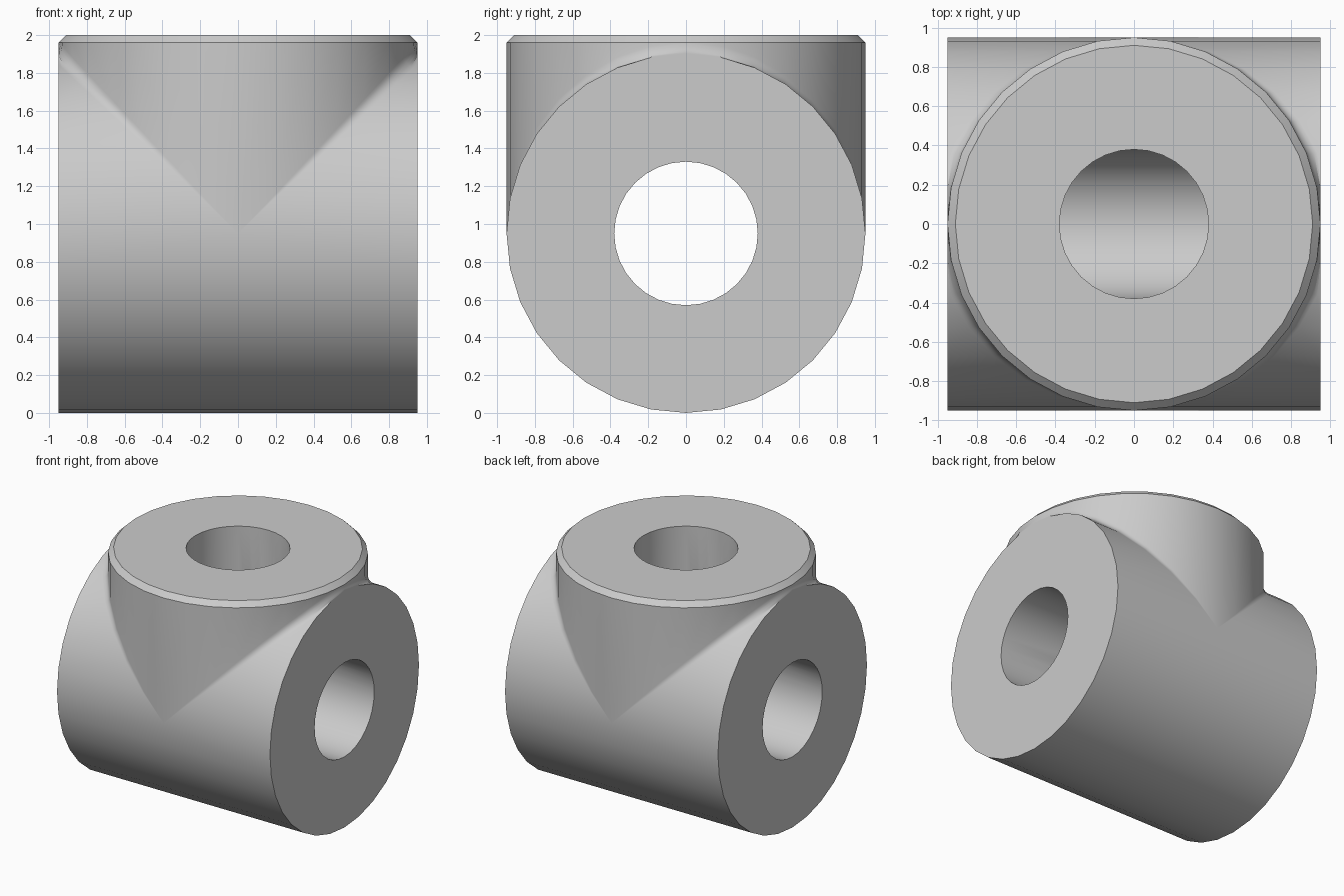
import bpy
import bmesh
from math import sin, cos, pi, radians
from mathutils import Vector, Matrix

cube = bpy.data.objects.get("Cube")
if cube:
    bpy.data.objects.remove(cube, do_unlink=True)

R = 0.95         # outer radius, also half length and axis height
BORE = 0.38      # bore radius
TOP = 2.0
CHAMFER = 0.04
FILLET = 0.06
STEPS = 8        # steps per quarter turn
ARC = 5          # steps across the fillet

upper = [i * pi / 2 / STEPS for i in range(STEPS + 1)]
lower = [-t for t in reversed(upper)]


def end_point(rad, t):
    return Vector((R, -rad * cos(t), R + rad * sin(t)))


def ring_point(rad, t, z):
    return Vector((rad * sin(t), -rad * cos(t), z))


def outer_row(t):
    """Run wall, rolling-ball fillet, branch wall, chamfer."""
    s, c, big = sin(t), cos(t), R + FILLET
    centre = Vector((big * s, -big * c, R + big * s))
    to_run, to_branch = Vector((0, c, -s)), Vector((-s, c, 0))
    row = [end_point(R, t)]
    for k in range(ARC + 1):
        p = centre + FILLET * to_run.slerp(to_branch, k / ARC) if s > 0 else Vector((0, -R, R))
        p.x = min(p.x, R)
        row.append(p)
    return row + [ring_point(R, t, TOP - CHAMFER), ring_point(R - CHAMFER, t, TOP)]


def bore_row(t):
    return [end_point(BORE, t), ring_point(BORE, t, R + BORE * sin(t)),
            ring_point(BORE, t, TOP)]


def half_row(rad, t):
    p = end_point(rad, t)
    return [p, Vector((0, p.y, p.z))]


def loft(bm, rows):
    grid = [[bm.verts.new(p) for p in row] for row in rows]
    for a, b in zip(grid, grid[1:]):
        for i in range(len(a) - 1):
            bm.faces.new((a[i], a[i + 1], b[i + 1], b[i]))


bm = bmesh.new()
# Outer walls and bores of one quarter
loft(bm, [outer_row(t) for t in upper])
loft(bm, [bore_row(t) for t in upper])
for rad in (R, BORE):
    loft(bm, [half_row(rad, t) for t in lower])
# Flat end face and flat top face
loft(bm, [[end_point(BORE, t), end_point(R, t)] for t in lower + upper[1:]])
loft(bm, [[ring_point(BORE, t, TOP), ring_point(R - CHAMFER, t, TOP)] for t in upper])
bmesh.ops.remove_doubles(bm, verts=bm.verts[:], dist=0.0002)

# Mirror the quarter to the other sides
for axis in "XY":
    bmesh.ops.mirror(bm, geom=bm.verts[:] + bm.edges[:] + bm.faces[:],
                     matrix=Matrix.Identity(4), merge_dist=0.0002, axis=axis)
    bmesh.ops.remove_doubles(bm, verts=bm.verts[:], dist=0.0002)
bmesh.ops.dissolve_degenerate(bm, edges=bm.edges[:], dist=0.0001)
bmesh.ops.recalc_face_normals(bm, faces=bm.faces[:])

mesh = bpy.data.meshes.new("tee_fitting")
bm.to_mesh(mesh)
bm.free()
tee = bpy.data.objects.new("tee_fitting", mesh)
bpy.context.collection.objects.link(tee)

grey = bpy.data.materials.new("plain_grey")
grey.use_nodes = True
colour = (0.6, 0.6, 0.6, 1)
grey.diffuse_color = colour
grey.node_tree.nodes["Principled BSDF"].inputs["Base Color"].default_value = colour
mesh.materials.append(grey)

bpy.context.view_layer.objects.active = tee
tee.select_set(True)
bpy.ops.object.shade_smooth_by_angle(angle=radians(30))
